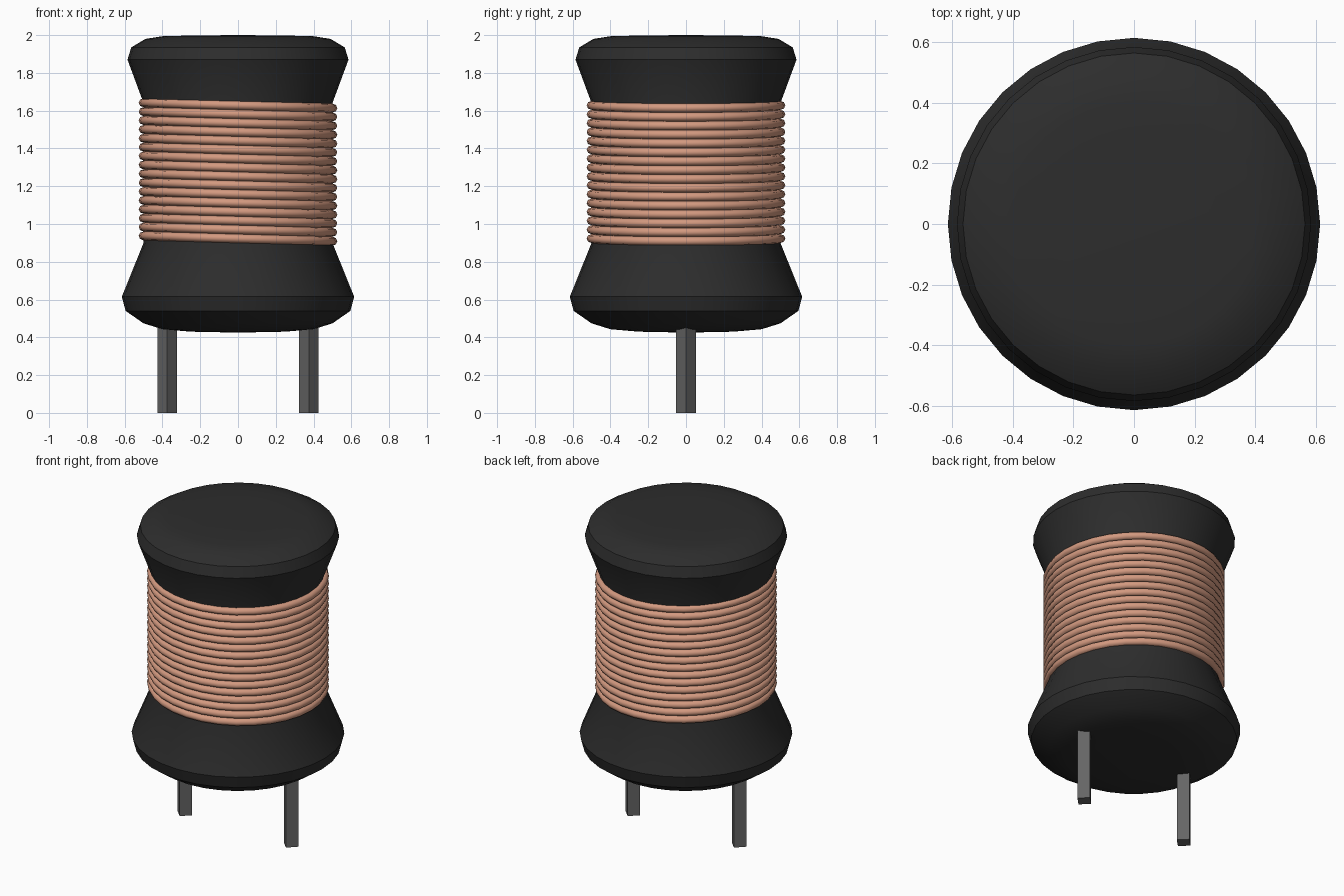
import bpy, bmesh, math
from mathutils import Matrix

if "Cube" in bpy.data.objects:
    bpy.data.objects.remove(bpy.data.objects["Cube"], do_unlink=True)

SIDES = 32


def make_material(name, rgb):
    mat = bpy.data.materials.new(name)
    mat.use_nodes = True
    color = (*rgb, 1.0)
    mat.diffuse_color = color
    mat.node_tree.nodes["Principled BSDF"].inputs["Base Color"].default_value = color
    return mat


def make_object(name, bm, mat, smooth=None):
    bmesh.ops.recalc_face_normals(bm, faces=bm.faces)
    mesh = bpy.data.meshes.new(name)
    bm.to_mesh(mesh)
    bm.free()
    mesh.materials.append(mat)
    obj = bpy.data.objects.new(name, mesh)
    bpy.context.collection.objects.link(obj)
    if smooth:
        bpy.ops.object.select_all(action="DESELECT")
        obj.select_set(True)
        bpy.context.view_layer.objects.active = obj
        bpy.ops.object.shade_smooth_by_angle(angle=math.radians(smooth))
    return obj


def lathe(bm, profile, closed=False):
    """Spin an (r, z) profile around the z axis."""
    verts = [bm.verts.new((r, 0, z)) for r, z in profile]
    pairs = list(zip(verts, verts[1:]))
    if closed:
        pairs.append((verts[-1], verts[0]))
    edges = [bm.edges.new(p) for p in pairs]
    bmesh.ops.spin(bm, geom=verts + edges, cent=(0, 0, 0), axis=(0, 0, 1),
                   angle=math.tau, steps=SIDES, use_duplicate=False)
    bmesh.ops.remove_doubles(bm, verts=bm.verts, dist=0.0005)


black = make_material("ferrite black", (0.026, 0.026, 0.026))
copper = make_material("copper", (0.65, 0.32, 0.215))
steel = make_material("pin grey", (0.13, 0.13, 0.13))

# Spool core with flared, gently domed ends
core = bmesh.new()
lathe(core, [(0, 0.425), (0.25, 0.43), (0.4, 0.443), (0.5, 0.474), (0.595, 0.54),
             (0.615, 0.615), (0.5, 0.9), (0.495, 1.2), (0.5, 1.64),
             (0.585, 1.87), (0.565, 1.935), (0.49, 1.98), (0.4, 1.994),
             (0.25, 1.998), (0, 2.0)])
make_object("spool_core", core, black, 30)

# Stack of slightly tilted wire turns
TURNS, LOW, HIGH = 16, 0.923, 1.628
TUBE_R, TUBE_H, RING_R = 0.026, 0.0235, 0.5
wire = bmesh.new()
for i in range(TURNS):
    z = LOW + (HIGH - LOW) * i / (TURNS - 1)
    ring = bmesh.new()
    angles = [math.tau * k / 8 for k in range(8)]
    lathe(ring, [(RING_R + TUBE_R * math.cos(a), TUBE_H * math.sin(a)) for a in angles],
          closed=True)
    tilt = Matrix.Translation((0, 0, z)) @ Matrix.Rotation(math.radians(1.6), 4, "Y")
    bmesh.ops.transform(ring, matrix=tilt, verts=ring.verts)
    temp = bpy.data.meshes.new("turn")
    ring.to_mesh(temp)
    ring.free()
    wire.from_mesh(temp)
    bpy.data.meshes.remove(temp)
make_object("wire_winding", wire, copper, 50)

# Square pins turned corner-forward
for name, x in (("left_pin", 0.375), ("right_pin", -0.375)):
    pin = bmesh.new()
    bmesh.ops.create_cone(pin, cap_ends=True, segments=4, radius1=0.052, radius2=0.052,
                          depth=0.5, matrix=Matrix.Translation((x, 0, 0.25)))
    make_object(name, pin, steel)
